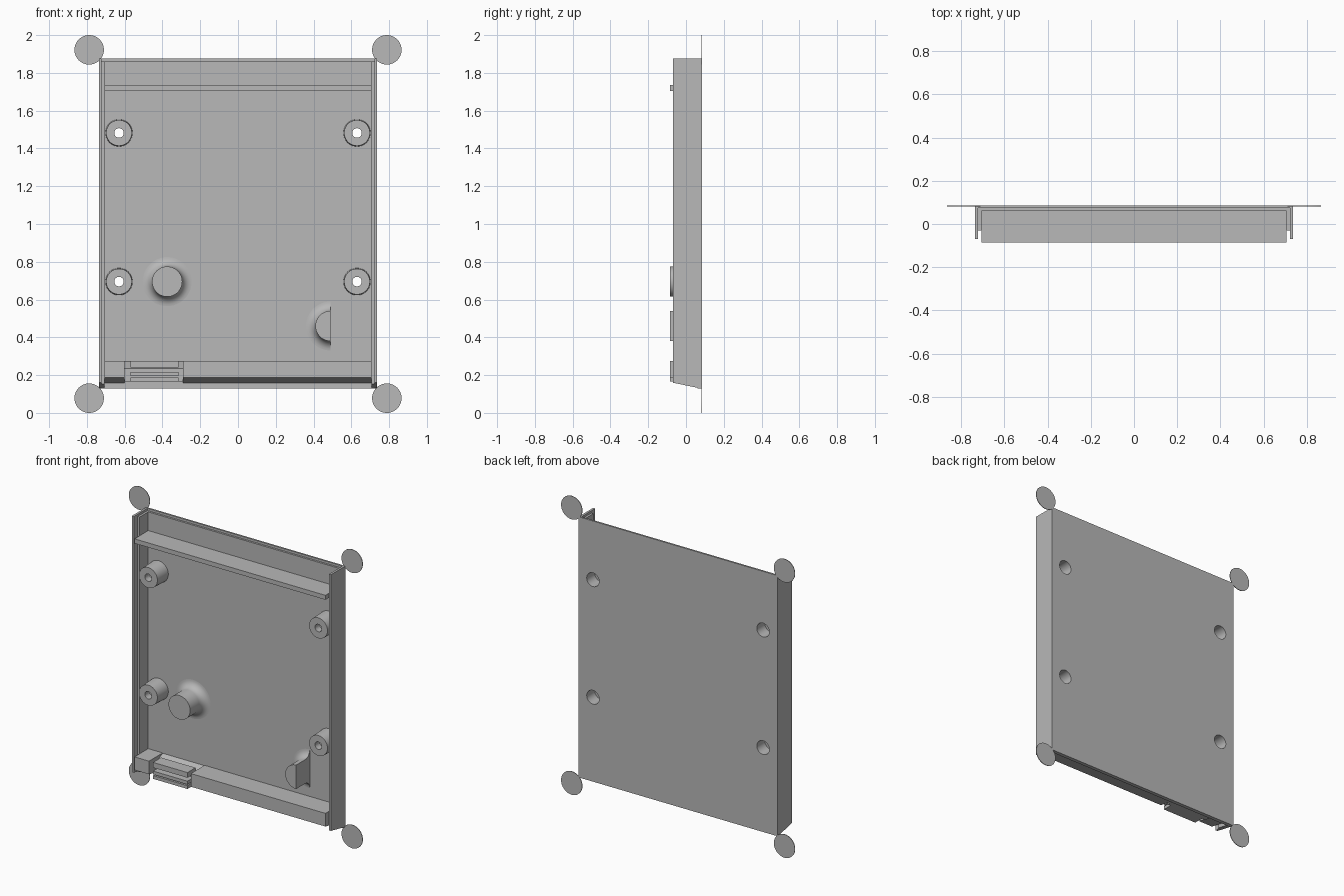
import bpy, bmesh, math
from mathutils import Matrix, Vector

cube = bpy.data.objects.get("Cube")
if cube:
    bpy.data.objects.remove(cube)

grey = bpy.data.materials.new("plain grey")
grey.use_nodes = True
colour = (0.48, 0.48, 0.48, 1)
grey.diffuse_color = colour
grey.node_tree.nodes["Principled BSDF"].inputs["Base Color"].default_value = colour

BACK, FRONT = 0.085, -0.085


def finish(name, bm, smooth=False):
    bmesh.ops.recalc_face_normals(bm, faces=bm.faces)
    mesh = bpy.data.meshes.new(name)
    bm.to_mesh(mesh)
    bm.free()
    mesh.materials.append(grey)
    ob = bpy.data.objects.new(name, mesh)
    bpy.context.collection.objects.link(ob)
    if smooth:
        bpy.ops.object.select_all(action="DESELECT")
        ob.select_set(True)
        bpy.context.view_layer.objects.active = ob
        bpy.ops.object.shade_smooth_by_angle(angle=math.radians(35))
    return ob


def extrude(name, profile, x0, x1):
    """Extrude a (y, z) profile along x."""
    bm = bmesh.new()
    face = bm.faces.new([bm.verts.new((x0, y, z)) for y, z in profile])
    grown = bmesh.ops.extrude_face_region(bm, geom=[face])["geom"]
    verts = [v for v in grown if isinstance(v, bmesh.types.BMVert)]
    bmesh.ops.translate(bm, verts=verts, vec=(x1 - x0, 0, 0))
    return finish(name, bm)


def lathe(name, profile, x, z, closed=False, half=False):
    """Turn an (r, y) profile about the y axis; half keeps the -x side."""
    bm = bmesh.new()
    verts = [bm.verts.new((r, y, 0)) for r, y in profile]
    edges = [bm.edges.new(p) for p in zip(verts, verts[1:])]
    if closed:
        edges.append(bm.edges.new((verts[-1], verts[0])))
    bmesh.ops.spin(bm, geom=verts + edges, cent=(0, 0, 0), axis=(0, 1, 0),
                   angle=math.tau, steps=48, use_duplicate=False)
    bmesh.ops.remove_doubles(bm, verts=bm.verts, dist=0.0001)
    if half:
        cut = bmesh.ops.bisect_plane(bm, geom=bm.verts[:] + bm.edges[:] + bm.faces[:],
                                     plane_co=(0, 0, 0), plane_no=(1, 0, 0), clear_outer=True)
        rim = [e for e in cut["geom_cut"] if isinstance(e, bmesh.types.BMEdge)]
        bmesh.ops.holes_fill(bm, edges=rim)
    bmesh.ops.translate(bm, verts=bm.verts, vec=(x, 0, z))
    return finish(name, bm, True)


def disc(name, x, z, radius, y0, y1):
    bm = bmesh.new()
    spot = Matrix.Translation((x, (y0 + y1) / 2, z)) @ Matrix.Rotation(math.pi / 2, 4, "X")
    bmesh.ops.create_cone(bm, cap_ends=True, segments=48, radius1=radius,
                          radius2=radius, depth=abs(y1 - y0), matrix=spot)
    return finish(name, bm, True)


# Back panel with a small step along its top edge
panel = extrude("back_panel", [(BACK, 0.13), (0.06, 0.13), (0.06, 1.86),
                               (0.073, 1.86), (0.073, 1.875), (BACK, 1.875)], -0.737, 0.737)

# Hollow screw bosses, counterbored from the back
for side, x in (("right", -0.63), ("left", 0.63)):
    for level, z in (("lower", 0.695), ("upper", 1.482)):
        cutter = disc("hole_cutter", x, z, 0.046, 0.0, 0.2)
        cutter.hide_render = True
        cut = panel.modifiers.new("hole", "BOOLEAN")
        cut.operation, cut.solver, cut.object = "DIFFERENCE", "EXACT", cutter
        bpy.context.view_layer.objects.active = panel
        bpy.ops.object.modifier_apply(modifier=cut.name)
        bpy.data.objects.remove(cutter)
        lathe(f"{side}_{level}_boss", [(0.072, 0.065), (0.068, -0.05), (0.025, -0.05),
                                       (0.025, 0.0), (0.046, 0.0), (0.046, 0.065)],
              x, z, closed=True)

# Side walls: tall outer lip and shorter inner lip, bottoms sloped
for name, s in (("right", -1), ("left", 1)):
    extrude(f"{name}_outer_wall", [(BACK, 0.13), (0.06, 0.133), (-0.07, 0.16),
                                   (-0.07, 1.875), (BACK, 1.875)], s * 0.722, s * 0.737)
    extrude(f"{name}_inner_wall", [(0.062, 0.133), (-0.03, 0.152), (-0.03, 1.86),
                                   (0.062, 1.86)], s * 0.707, s * 0.722)

# Upper cross rib and lower rail, the rail split around the latch
extrude("upper_rib", [(0.065, 1.705), (FRONT, 1.705), (FRONT, 1.735), (0.065, 1.735)],
        -0.707, 0.707)
rail = [(0.065, 0.158), (FRONT, 0.187), (FRONT, 0.275), (0.065, 0.275)]
extrude("lower_rail_right", rail, -0.707, -0.6)
extrude("lower_rail_left", rail, -0.29, 0.707)

# Latch: sloped body with two forward ledges
extrude("latch_body", [(0.065, 0.165), (-0.02, 0.165), (-0.02, 0.235), (0.065, 0.275)],
        -0.6, -0.29)
for name, z0, z1 in (("lower", 0.165, 0.187), ("middle", 0.195, 0.217), ("upper", 0.24, 0.275)):
    extrude(f"latch_{name}_ledge", [(0.0, z0), (FRONT, z0), (FRONT, z1), (0.0, z1)],
            -0.57, -0.315)

# Support posts with a rounded fillet at the foot
fillet = 0.05
foot = [(0.08 + fillet * (1 - math.sin(a)), 0.06 - fillet * (1 - math.cos(a)))
        for a in (i * math.pi / 16 for i in range(9))]
post = [(0, FRONT), (0.08, FRONT)] + foot[::-1] + [(foot[0][0], 0.065), (0, 0.065)]
lathe("round_post", post, -0.375, 0.695)
lathe("half_post", post, 0.49, 0.46, half=True)

# Thin pads at the four corners
for side, x in (("right", -0.788), ("left", 0.788)):
    for level, z in (("lower", 0.078), ("upper", 1.922)):
        disc(f"{side}_{level}_corner_pad", x, z, 0.078, 0.081, BACK)
